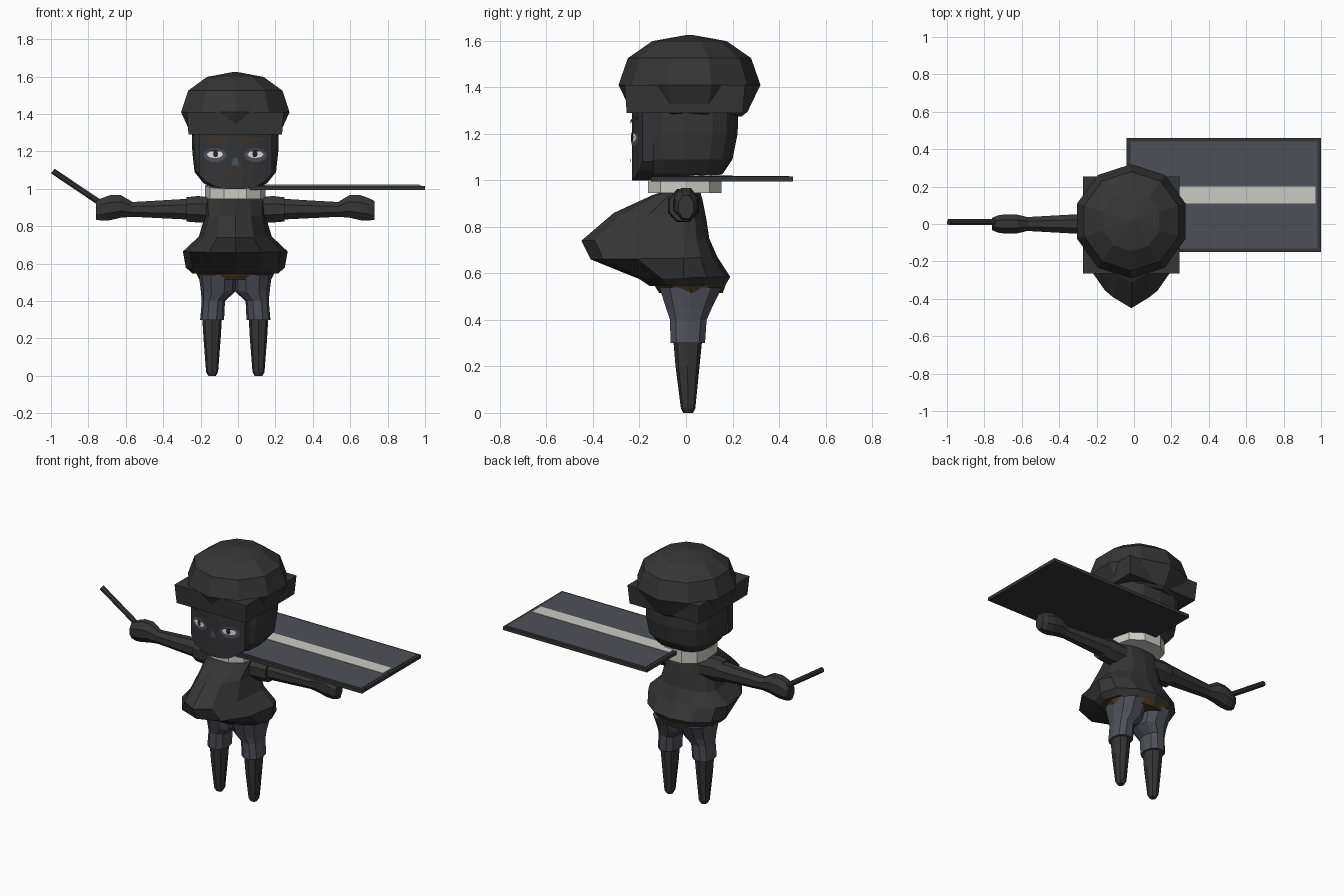
import bpy, bmesh, math
from mathutils import Vector

if "Cube" in bpy.data.objects:
    bpy.data.objects.remove(bpy.data.objects["Cube"])

CX = -0.0145  # centre line of the figure


def material(name, rgb):
    m = bpy.data.materials.new(name)
    m.diffuse_color = (*rgb, 1)
    m.use_nodes = True
    m.node_tree.nodes["Principled BSDF"].inputs["Base Color"].default_value = m.diffuse_color
    return m


DARK = material("charcoal", (0.036, 0.036, 0.036))
BLACK = material("black", (0.018, 0.018, 0.018))
SLATE = material("slate", (0.078, 0.078, 0.1))
WHITE = material("off_white", (0.6, 0.6, 0.56))
BROWN = material("brown", (0.055, 0.036, 0.016))
SKIN = material("dark_skin", (0.034, 0.034, 0.037))
EYE = material("eye_white", (0.75, 0.75, 0.75))


def make(name, verts, faces, mat):
    me = bpy.data.meshes.new(name)
    me.from_pydata([tuple(v) for v in verts], [], faces)
    bm = bmesh.new()
    bm.from_mesh(me)
    bmesh.ops.recalc_face_normals(bm, faces=bm.faces)
    bm.to_mesh(me)
    bm.free()
    me.materials.append(mat)
    ob = bpy.data.objects.new(name, me)
    bpy.context.collection.objects.link(ob)
    return ob


def loft(name, rings, mat):
    """Bridge equal-length rings and cap both ends."""
    n = len(rings[0])
    faces = [[k * n + i, k * n + (i + 1) % n, (k + 1) * n + (i + 1) % n, (k + 1) * n + i]
             for k in range(len(rings) - 1) for i in range(n)]
    faces += [list(range(n)), list(range((len(rings) - 1) * n, len(rings) * n))]
    return make(name, [v for r in rings for v in r], faces, mat)


def power(v, e):
    return math.copysign(abs(v) ** e, v)


def ring(cx, hx, yf, yb, zf, zb=None, n=12, e=1.0, yc=None, turn=0.0):
    """Horizontal ring with its own front and back depth and height."""
    zb = zf if zb is None else zb
    yc = (yf + yb) / 2 if yc is None else yc
    zs, pts = (zf + zb) / 2, []
    for i in range(n):
        a = 2 * math.pi * i / n + turn
        c, s = power(math.cos(a), e), power(math.sin(a), e)
        t = abs(s)
        pts.append(Vector((cx + hx * c, yc + t * ((yb if s > 0 else yf) - yc),
                           zs + t * ((zb if s > 0 else zf) - zs))))
    return pts


def side_ring(x, cy, hy, z0, z1, n=8):
    """Upright ring across an arm."""
    pts = []
    for i in range(n):
        a = 2 * math.pi * (i + 0.5) / n
        pts.append(Vector((x, cy + hy * math.cos(a) * 1.08,
                           (z0 + z1) / 2 + (z1 - z0) / 2 * math.sin(a) * 1.08)))
    return pts


def box(name, x0, x1, y0, y1, z0, z1, mat):
    return loft(name, [[(x0, y0, z), (x1, y0, z), (x1, y1, z), (x0, y1, z)] for z in (z0, z1)], mat)


# cap crown, ten-sided, and its square band
crown = [ring(CX, r, 0.015 - r, 0.015 + r, z, n=10, turn=math.pi / 2)
         for z, r in ((1.275, 0.225), (1.295, 0.25), (1.41, 0.305), (1.525, 0.265),
                      (1.598, 0.16), (1.625, 0.01))]
loft("cap_crown", crown, DARK)
loft("cap_band", [[(CX + sx * h, -0.005 + sy * h, z) for sx, sy in ((-1, -1), (1, -1), (1, 1), (-1, 1))]
                  for z, h in ((1.29, 0.25), (1.41, 0.259))], DARK)

# head with hood
loft("head", [ring(CX, hx, yf, yb, z, n=16, e=0.7, yc=0) for z, hx, yf, yb in
              ((1.0, 0.11, -0.15, 0.1), (1.03, 0.17, -0.19, 0.16), (1.09, 0.218, -0.2, 0.2),
               (1.2, 0.23, -0.2, 0.222), (1.33, 0.232, -0.2, 0.225))], DARK)


def face_y(x):
    return -0.235 + 0.045 * (x / 0.19) ** 2


# curved face
cols = [(-0.195, 1.08), (-0.16, 1.04), (-0.1, 1.008), (-0.04, 0.998),
        (0.04, 0.998), (0.1, 1.008), (0.16, 1.04), (0.195, 1.08)]
loft("face", [[(CX + x, face_y(x), z), (CX + x, face_y(x), 1.3),
               (CX + x, -0.14, 1.3), (CX + x, -0.14, z)] for x, z in cols], SKIN)


def face_plate(name, pts, lift, mat):
    make(name, [(CX + x, face_y(x) - lift, z) for x, z in pts], [list(range(len(pts)))], mat)


def oval(cx, cz, rx, rz, n=10):
    return [(cx + rx * math.cos(2 * math.pi * i / n), cz + rz * math.sin(2 * math.pi * i / n))
            for i in range(n)]


# painted features
for s, side in ((-1, "right"), (1, "left")):
    face_plate(side + "_eye_patch", oval(s * 0.108, 1.18, 0.062, 0.038), 0.004, SLATE)
    face_plate(side + "_eye", oval(s * 0.108, 1.184, 0.044, 0.02, 8), 0.006, EYE)
    face_plate(side + "_lash", [(s * 0.06, 1.198), (s * 0.108, 1.21), (s * 0.16, 1.2),
                                (s * 0.108, 1.2)], 0.008, BLACK)
    face_plate(side + "_iris", oval(s * 0.105, 1.186, 0.014, 0.018, 8), 0.009, BLACK)
    face_plate(side + "_brow", [(s * 0.04, 1.243), (s * 0.1, 1.256), (s * 0.165, 1.262),
                                (s * 0.165, 1.272), (s * 0.1, 1.27), (s * 0.04, 1.257)], 0.006, BROWN)
face_plate("nose", [(-0.022, 1.125), (0.022, 1.125), (0.01, 1.165), (-0.01, 1.165)], 0.004, SLATE)
face_plate("mouth", [(-0.05, 1.085), (0, 1.074), (0.05, 1.085), (0.02, 1.094), (-0.02, 1.094)], 0.004, BROWN)

# collar
loft("collar", [ring(CX, 0.162, -0.17, 0.16, z0, z1, n=10, e=0.85)
                for z0, z1 in ((0.945, 0.945), (1.0, 1.035))], WHITE)

# jacket with swept-forward chest and flared hem
torso = ((0.15, -0.08, 0.06, 0.958, 0.955), (0.17, -0.14, 0.07, 0.938, 0.92),
         (0.165, -0.31, 0.088, 0.86, 0.83), (0.195, -0.45, 0.1, 0.74, 0.75),
         (0.28, -0.41, 0.135, 0.66, 0.67), (0.265, -0.2, 0.19, 0.575, 0.585),
         (0.23, -0.155, 0.17, 0.545, 0.55))
loft("jacket", [ring(CX, hx, yf, yb, zf, zb, yc=-0.01) for hx, yf, yb, zf, zb in torso], DARK)

# belt
loft("belt", [ring(CX, hx, yf, yb, z) for z, hx, yf, yb in
              ((0.515, 0.192, -0.115, 0.158), (0.555, 0.212, -0.14, 0.172))], BROWN)

for s, side in ((-1, "right"), (1, "left")):
    # trouser leg
    loft(side + "_trouser_leg", [ring(CX + s * cx, hx, yf, yb, z, n=10, e=0.85) for z, cx, hx, yf, yb in
                                 ((0.54, 0.095, 0.1, -0.12, 0.16), (0.45, 0.092, 0.092, -0.09, 0.115),
                                  (0.4, 0.117, 0.062, -0.072, 0.092), (0.3, 0.124, 0.064, -0.07, 0.085))], SLATE)
    # boot
    loft(side + "_boot", [ring(CX + s * 0.124, hx, yf, yb, z, n=8, e=0.85) for z, hx, yf, yb in
                          ((0.32, 0.053, -0.055, 0.07), (0.2, 0.046, -0.045, 0.058),
                           (0.02, 0.032, -0.022, 0.04), (0.0, 0.02, -0.012, 0.03))], DARK)
    # shoulder cuff
    loft(side + "_shoulder", [side_ring(CX + s * x, -0.012, hy, z0, z1) for x, hy, z0, z1 in
                              ((0.1, 0.065, 0.82, 0.95), (0.2, 0.066, 0.82, 0.962),
                               (0.262, 0.06, 0.825, 0.955))], DARK)
    # sleeve
    loft(side + "_sleeve", [side_ring(CX + s * x, 0, hy, z0, z1) for x, hy, z0, z1 in
                            ((0.24, 0.055, 0.835, 0.948), (0.4, 0.046, 0.843, 0.938),
                             (0.58, 0.036, 0.852, 0.928))], DARK)
    # mitten hand
    loft(side + "_hand", [side_ring(CX + s * x, 0, hy, z0, z1) for x, hy, z0, z1 in
                          ((0.55, 0.036, 0.85, 0.93), (0.61, 0.05, 0.846, 0.966), (0.67, 0.052, 0.832, 0.966),
                           (0.715, 0.046, 0.83, 0.95), (0.745, 0.032, 0.835, 0.935))], DARK)

# baton held in one hand
a, b = Vector((-0.99, 0.01, 1.095)), Vector((-0.7, 0.01, 0.9))
d = (b - a).normalized()
up = Vector((-d.z, 0, d.x))
loft("baton", [[p + 0.017 * (up * math.cos(t) + Vector((0, 1, 0)) * math.sin(t))
                for t in [math.pi * (i + 0.5) / 4 for i in range(8)]] for p in (a, b)], DARK)

# flat board with slate top and pale stripe
box("board", -0.04, 1.0, -0.15, 0.46, 0.995, 1.016, DARK)
box("board_top", -0.02, 0.982, -0.132, 0.442, 1.014, 1.019, SLATE)
box("board_stripe", -0.02, 0.97, 0.11, 0.2, 1.017, 1.022, WHITE)
